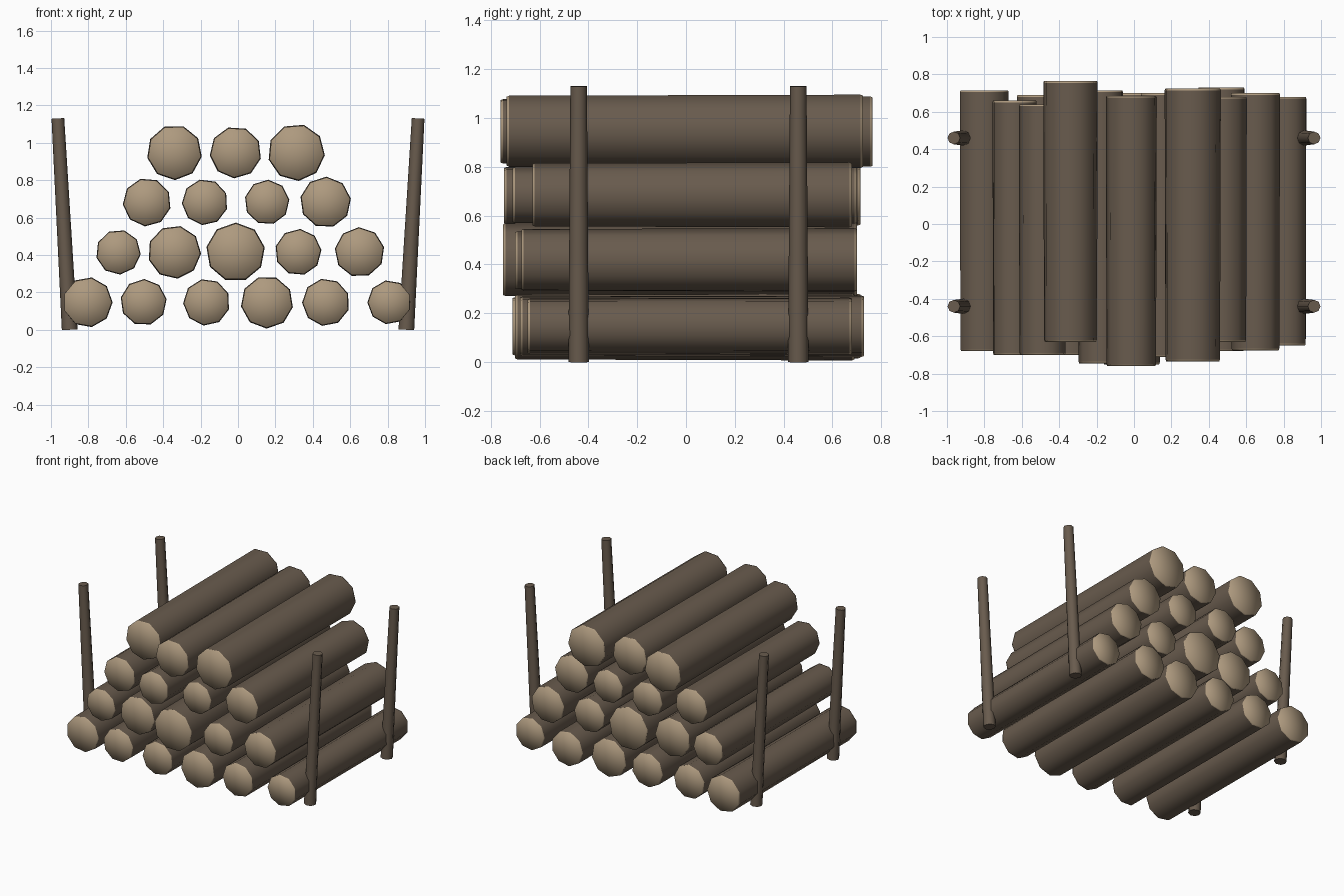
import bpy, bmesh, math, random
from mathutils import Vector

random.seed(4)
if "Cube" in bpy.data.objects:
    bpy.data.objects.remove(bpy.data.objects["Cube"], do_unlink=True)


def make_material(name, rgb):
    mat = bpy.data.materials.new(name)
    mat.use_nodes = True
    colour = (*rgb, 1)
    mat.diffuse_color = colour
    mat.node_tree.nodes["Principled BSDF"].inputs["Base Color"].default_value = colour
    return mat


bark = make_material("dark_bark", (0.14, 0.105, 0.075))
cut_wood = make_material("pale_cut_wood", (0.42, 0.32, 0.21))


def rod(name, start, end, r_start, r_end, sides, spin=0, end_mat=None):
    """Tapered rod; end_mat adds thin smooth-shaded discs at both ends."""
    start, end = Vector(start), Vector(end)
    axis = (end - start).normalized()
    u = axis.orthogonal().normalized()
    v = axis.cross(u)
    bm = bmesh.new()

    def ring(centre, r):
        angles = [spin + math.tau * i / sides for i in range(sides)]
        return [bm.verts.new(centre + r * (math.cos(a) * u + math.sin(a) * v)) for a in angles]

    def bridge(a, b, material):
        for i in range(sides):
            j = (i + 1) % sides
            face = bm.faces.new((a[i], a[j], b[j], b[i]))
            face.material_index, face.smooth = material, True

    # Side wall
    bridge(ring(start, r_start), ring(end, r_end), 0)
    # Ends: a short rim and a fan of triangles around the core
    for centre, r, out in ((start, r_start, -axis), (end, r_end, axis)):
        thick = 0.01 if end_mat else 0
        core = bm.verts.new(centre + out * thick)
        outer = ring(centre + out * thick, r * (0.97 if end_mat else 1))
        if end_mat:
            bridge(ring(centre, r), outer, 1)
        for i in range(sides):
            face = bm.faces.new((outer[i], outer[(i + 1) % sides], core))
            face.smooth = bool(end_mat)
            face.material_index = 1 if end_mat else 0
    bmesh.ops.recalc_face_normals(bm, faces=bm.faces)
    mesh = bpy.data.meshes.new(name)
    bm.to_mesh(mesh)
    bm.free()
    mesh.materials.append(bark)
    if end_mat:
        mesh.materials.append(end_mat)
    obj = bpy.data.objects.new(name, mesh)
    bpy.context.collection.objects.link(obj)
    return obj


# Log rows, bottom up: height, then (x, radius, front y, back y) per log
rows = [
    (0.147, [(-.805, .132, -.68, .715), (-.505, .122, -.69, .69), (-.168, .123, -.71, .70),
             (.155, .138, -.70, .69), (.47, .125, -.68, .73), (.81, .116, -.65, .68)]),
    (0.415, [(-.64, .118, -.70, .66), (-.34, .14, -.70, .65), (-.013, .155, -.75, .70),
             (.322, .122, -.70, .68), (.65, .131, -.675, .70)]),
    (0.682, [(-.487, .127, -.70, .64), (-.177, .121, -.745, .715), (.155, .118, -.71, .70),
             (.468, .134, -.63, .68)]),
    (0.948, [(-.34, .145, -.63, .765), (-.013, .136, -.76, .685), (.312, .15, -.735, .725)]),
]
for level, (z, logs) in enumerate(rows, 1):
    for n, (x, r, front, back) in enumerate(logs, 1):
        rod(f"log_row{level}_{n}", (x, front + 0.01, z), (x, back - 0.01, z),
            r * 0.99, r * 1.02, 9, random.uniform(0, math.tau), cut_wood)

# Leaning stakes that hold the stack on each side
for side, sign in (("left", 1), ("right", -1)):
    for place, y in (("front", -0.44), ("back", 0.46)):
        rod(f"stake_{place}_{side}", (sign * 0.9, y, 0), (sign * 0.963, y, 1.13),
            0.042, 0.034, 8)
